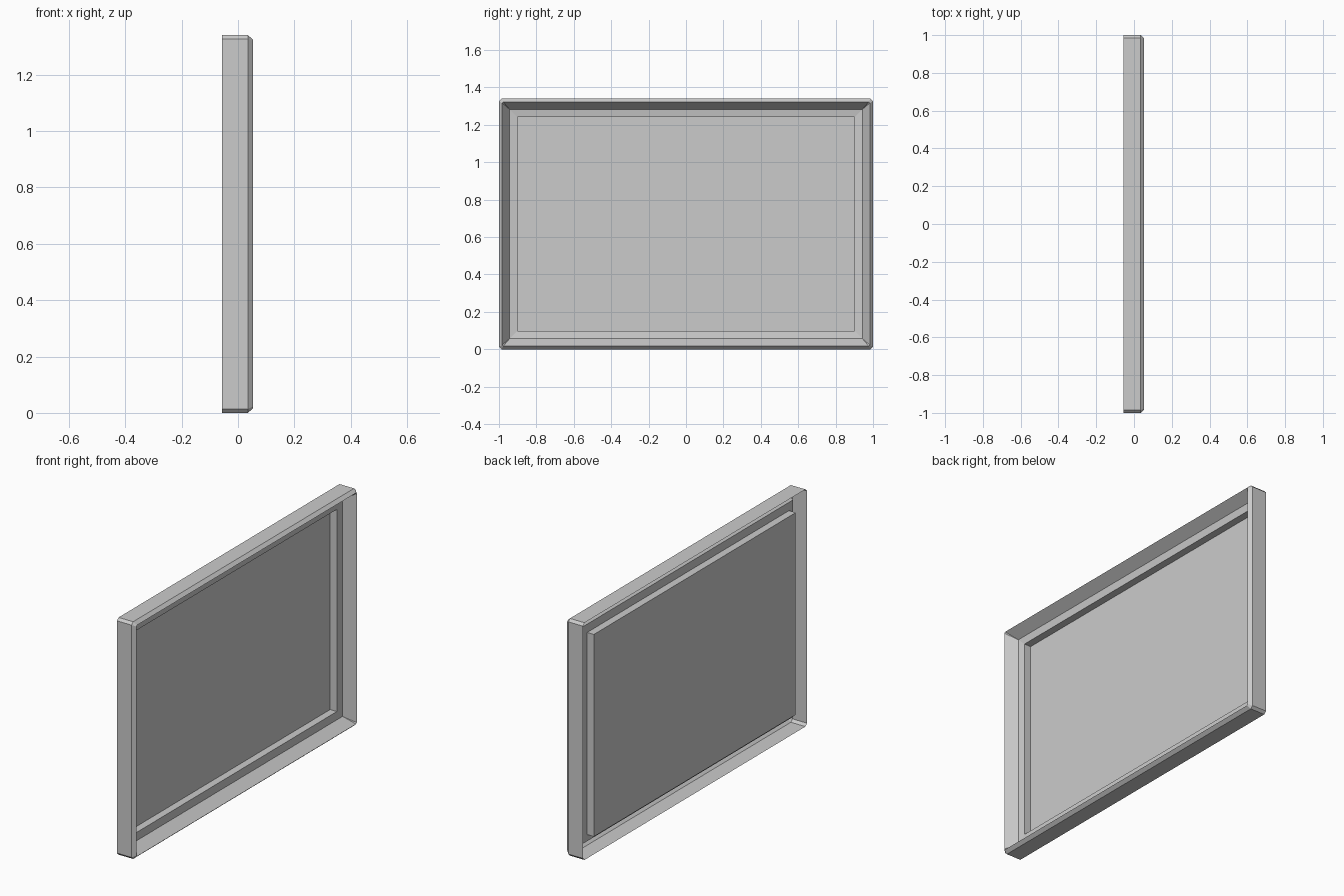
import bpy, bmesh

if "Cube" in bpy.data.objects:
    bpy.data.objects.remove(bpy.data.objects["Cube"])

HALF_W, HEIGHT = 1.0, 1.34


def ring(bm, inset, x, cut):
    """Rectangle loop in the YZ plane with corners chamfered by cut."""
    y, z0, z1 = HALF_W - inset, inset, HEIGHT - inset
    pts = [(-y + cut, z0), (y - cut, z0), (y, z0 + cut), (y, z1 - cut),
           (y - cut, z1), (-y + cut, z1), (-y, z1 - cut), (-y, z0 + cut)]
    return [bm.verts.new((x, p, q)) for p, q in pts]


def shell(name, profile, fill=False):
    """Open shell lofted through (inset, x, corner cut) loops."""
    bm = bmesh.new()
    loops = [ring(bm, *p) for p in profile]
    for a, b in zip(loops, loops[1:]):
        for i in range(8):
            j = (i + 1) % 8
            bm.faces.new((a[i], a[j], b[j], b[i]))
    if fill:
        bm.faces.new(loops[-1])
    bmesh.ops.remove_doubles(bm, verts=bm.verts, dist=0.0005)
    me = bpy.data.meshes.new(name)
    bm.to_mesh(me)
    bm.free()
    ob = bpy.data.objects.new(name, me)
    bpy.context.collection.objects.link(ob)
    return ob


# Frame: outer wall, front chamfer, inner slope (open at the back)
shell("frame", [(0.0, -0.056, 0.014), (0.0, 0.035, 0.014),
                (0.017, 0.054, 0.006), (0.057, -0.007, 0.0)])

# Recessed panel: shallow border, straight step, flat picture surface
shell("picture_panel", [(0.057, -0.007, 0.0), (0.099, -0.013, 0.0),
                        (0.099, -0.055, 0.0)], fill=True)
